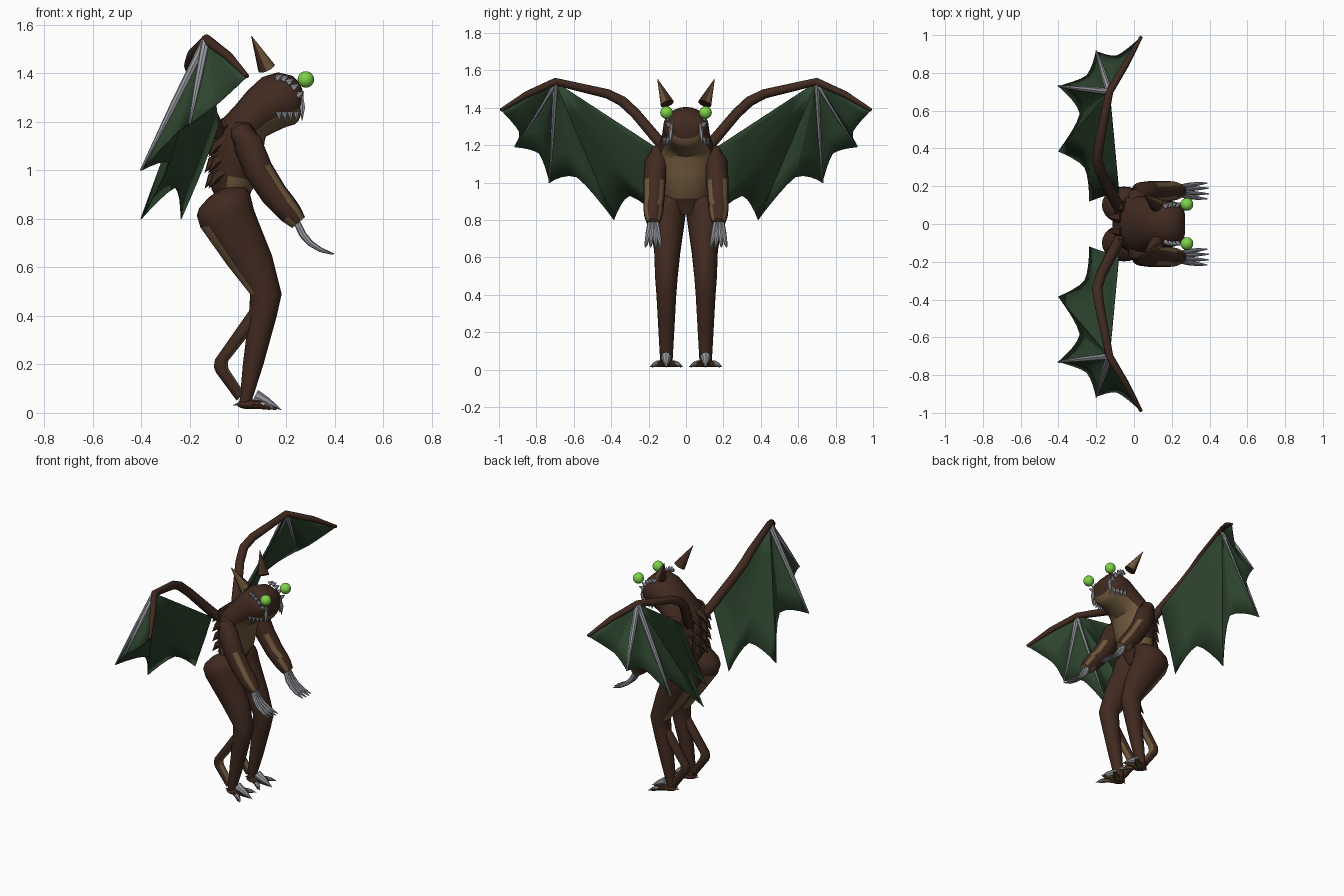
import bpy, bmesh, math
from mathutils import Vector as V

if "Cube" in bpy.data.objects:
    bpy.data.objects.remove(bpy.data.objects["Cube"])


def material(name, rgb):
    m = bpy.data.materials.new(name)
    m.diffuse_color = (*rgb, 1)
    m.use_nodes = True
    m.node_tree.nodes["Principled BSDF"].inputs["Base Color"].default_value = m.diffuse_color
    return m


BROWN = material("brown hide", (0.052, 0.023, 0.014))
TAN = material("tan underside", (0.16, 0.098, 0.045))
GREEN = material("dark green membrane", (0.027, 0.061, 0.028))
GREY = material("grey claw", (0.32, 0.33, 0.36))
LIME = material("lime eye", (0.21, 0.65, 0.065))


def finish(name, bm, mats, mirror=True, solid=0, angle=40, rule=None):
    bm.normal_update()
    if not solid:
        bmesh.ops.recalc_face_normals(bm, faces=bm.faces)
    if rule:
        for f in bm.faces:
            f.material_index = int(rule(f.normal, f.calc_center_median()))
    me = bpy.data.meshes.new(name)
    bm.to_mesh(me)
    bm.free()
    ob = bpy.data.objects.new(name, me)
    bpy.context.collection.objects.link(ob)
    for m in mats:
        me.materials.append(m)
    bpy.ops.object.select_all(action='DESELECT')
    ob.select_set(True)
    bpy.context.view_layer.objects.active = ob
    bpy.ops.object.shade_smooth_by_angle(angle=math.radians(angle))
    if solid:
        s = ob.modifiers.new("thickness", 'SOLIDIFY')
        s.thickness, s.offset = solid, 0
    if mirror:
        ob.modifiers.new("mirror", 'MIRROR').use_axis = (False, True, False)
    return ob


def skin(bm, rings, rule=None):
    """Bridge rings of points; rule(cos, ring index) gives the material index."""
    rows = [[bm.verts.new(p) for p in r] for r in rings]
    n = len(rows[0])
    for i, (a, b) in enumerate(zip(rows, rows[1:])):
        for j in range(n):
            k = (j + 1) % n
            f = bm.faces.new((a[j], a[k], b[k], b[j]))
            if rule:
                f.material_index = rule(math.cos((j + .5) * math.tau / n), i)
    bm.faces.new(rows[0][::-1])
    bm.faces.new(rows[-1])


def body(name, sections, rule, mirror=True, n=24):
    """Loft of ellipses: (back x, back z, front x, front z, centre y, half width)."""
    bm, rings = bmesh.new(), []
    for xb, zb, xf, zf, y, w in sections:
        b, f = V((xb, y, zb)), V((xf, y, zf))
        c, h = (b + f) / 2, (f - b) / 2
        rings.append([c + h * math.cos(t) + V((0, w * math.sin(t), 0))
                      for t in (j * math.tau / n for j in range(n))])
    skin(bm, rings, rule)
    return finish(name, bm, [BROWN, TAN], mirror)


def add_tube(bm, pts, radii, n=10):
    pts, rings = [V(p) for p in pts], []
    for i, p in enumerate(pts):
        d = (pts[min(i + 1, len(pts) - 1)] - pts[max(i - 1, 0)]).normalized()
        u = d.cross(V((0.3, 0.1, 1)) if abs(d.z) < .8 else V((1, 0, 0))).normalized()
        w = d.cross(u)
        rings.append([p + radii[i] * (u * math.cos(t) + w * math.sin(t))
                      for t in (j * math.tau / n for j in range(n))])
    skin(bm, rings)


def tubes(name, mats, items, n=10, rule=None):
    bm = bmesh.new()
    for pts, radii in items:
        add_tube(bm, pts, radii, n)
    return finish(name, bm, mats, rule=rule)


def ball(name, mat, c, scale):
    bm = bmesh.new()
    bmesh.ops.create_uvsphere(bm, u_segments=20, v_segments=12, radius=1)
    for v in bm.verts:
        v.co = V(c) + V(a * b for a, b in zip(v.co, scale))
    return finish(name, bm, [mat])


# torso, neck and head in one loft, with a tan belly, waist and throat
def torso_rule(c, i):
    if i == 1:
        return int(c > -.3)
    return int(1 < i < 10 and c > (.5 if i < 5 else .45 if i < 8 else .6))


body("torso_and_head", [
    (-.07, .84, .03, .83, 0, .07), (-.11, .925, .055, .915, 0, .115),
    (-.115, .99, .085, .955, 0, .13), (-.11, 1.1, .10, 1.05, 0, .15),
    (-.075, 1.2, .11, 1.12, 0, .155), (-.01, 1.27, .115, 1.14, 0, .145),
    (.04, 1.33, .145, 1.155, 0, .13), (.10, 1.385, .20, 1.18, 0, .124),
    (.165, 1.405, .235, 1.19, 0, .122), (.225, 1.39, .25, 1.205, 0, .112),
    (.255, 1.36, .262, 1.235, 0, .095), (.27, 1.32, .268, 1.26, 0, .055)],
    torso_rule, mirror=False)

# legs with tan backs of the thighs
body("leg", [
    (-.06, .93, .03, .93, .07, .05), (-.12, .89, .05, .9, .09, .085),
    (-.16, .845, .058, .87, .098, .097), (-.17, .815, .065, .84, .1, .098),
    (-.155, .765, .08, .8, .1, .092), (-.045, .61, .14, .65, .1, .07),
    (.05, .49, .18, .49, .105, .06), (.045, .4, .16, .4, .105, .053),
    (.02, .2, .105, .2, .105, .042), (.008, .06, .06, .06, .105, .034),
    (.0, .03, .06, .025, .105, .03)],
    lambda c, i: int(c < -.78 and 3 < i < 6))

# hock strut bending behind each shin, tan on its inner bend
body("hock", [
    (.045, .42, .075, .36, .105, .028), (-.095, .22, -.04, .215, .105, .03),
    (-.1, .19, -.042, .19, .105, .03), (-.09, .165, -.035, .175, .105, .03),
    (-.005, .05, .025, .085, .105, .024)],
    lambda c, i: int(c > .6), n=16)


# arms, with narrow tan strips beside the front and tan wrists
def arm_rule(n, c):
    front = n.x * .83 + n.z * .55
    return .79 < c.z < 1.03 and .45 < front < .83 or c.z < .79


tubes("arm", [BROWN, TAN], [([(-.005, .11, 1.175), (.015, .14, 1.16), (.04, .162, 1.11), (.085, .168, 1.0),
                              (.15, .172, .9), (.19, .174, .855), (.22, .175, .82), (.25, .175, .785)],
                             [.03, .05, .06, .06, .056, .053, .048, .035])], 24, arm_rule)

# four curved fingers on each hand
tubes("hand_claws", [GREY], [
    ([(.243, .175 + s * .4, .785), (.267, .175 + s * .6, .735), (.298, .175 + s * .75, .7),
      (.34, .175 + s * .9, .673), (.4 - abs(s) * .3, .175 + s, .655)],
     [.014, .015, .013, .01, .003]) for s in (-.042, -.015, .015, .042)], 8)

# feet: toes, claws and rear spurs
ball("foot", BROWN, (.05, .105, .035), (.055, .042, .02))
tubes("toes", [BROWN, TAN], [
    ([(.04, .105, .035), (.1, .105 + s * .65, .032), (.16 - abs(s) * .4, .105 + s * 1.1, .02)],
     [.02, .017, .008]) for s in (-.07, 0, .07)], 8, lambda n, c: n.z < -.3)
tubes("toe_claws", [GREY],
      [([(.07, .105, .07), (.12, .105, .045), (.18, .105, .012)], [.028, .019, .001])]
      + [([(.1, .105 + s * .75, .036), (.125, .105 + s, .028), (.15, .105 + s * 1.35, .016)],
          [.013, .011, .001]) for s in (-.065, .065)]
      + [([(.02, .105, .04), (-.02, .105, .032)], [.012, .001])], 8)

# eyes, horns, brow spikes and teeth
ball("eye", LIME, (.28, .104, 1.375), (.034, .034, .034))
tubes("horn", [BROWN, TAN], [([(.118, .1, 1.422), (.055, .153, 1.555)], [.037, .001])], 12,
      lambda n, c: n.y > .2 and n.x > .1)
tubes("brow_spikes", [GREY], [
    ([(.165 + .085 * t, .092 + .01 * math.sin(3 * t), 1.38 - .07 * t * t),
      (.185 + .085 * t, .112, 1.395 - .07 * t * t)], [.016, .003])
    for t in (i / 4 for i in range(5))], 6)
tubes("teeth", [GREY],
      [([(.168 + .024 * i, .113 - .006 * i, 1.24), (.171 + .024 * i, .119 - .006 * i, 1.205)],
        [.013, .002]) for i in range(4)]
      + [([(.262, .075, 1.315), (.266, .082, 1.26), (.264, .085, 1.205)], [.006, .012, .002])], 6)

# rows of broad spines down the back
tubes("back_spines", [BROWN], [
    ([(-.075 + dx, y, z + .025), (-.12 + dx, y, z), (-.15 + dx, y * 1.1, z - .045)], [.034, .021, .001])
    for y, dx in ((.035, .012), (.09, .028))
    for z in (.97, 1.035, 1.1, 1.165)], 6)

# wing arm bone
wrist = V((-.13, .7, 1.54))
tips = [V(p) for p in ((.038, .99, 1.388), (-.2, .915, 1.19), (-.4, .73, 1.0),
                       (-.4, .385, .8), (-.235, .12, .8), (-.08, .165, 1.19))]
notches = [V(p) for p in ((-.09, .89, 1.27), (-.25, .785, 1.155), (-.285, .585, 1.03),
                          (-.26, .3, .93), (-.15, .15, 1.0))]
tubes("wing_arm", [BROWN], [([(-.075, .08, 1.15), (-.105, .135, 1.21), (-.175, .27, 1.37),
                              (-.195, .34, 1.435), (-.185, .42, 1.475), wrist,
                              (-.04, .85, 1.472), tips[0]],
                             [.03, .03, .028, .028, .026, .021, .018, .009])], 12)

# grey finger bones
tubes("wing_fingers", [GREY], [([wrist, wrist.lerp(t, .5), t], [.019, .015, .005]) for t in tips[1:3]], 8)

# scalloped membrane fanning out from the wing wrist
bm = bmesh.new()
SEG, ROWS = 8, 4
for a, b, notch in zip(tips, tips[1:], notches):
    grid = []
    for i in range(SEG + 1):
        u = i / SEG
        edge = a.lerp(b, u) + (notch - (a + b) / 2) * (1 - abs(2 * u - 1) ** 1.4)
        grid.append([bm.verts.new(wrist.lerp(edge, r / ROWS)) for r in range(ROWS + 1)])
    for p, q in zip(grid, grid[1:]):
        for r in range(ROWS):
            bm.faces.new((p[r], p[r + 1], q[r + 1], q[r]))
bmesh.ops.remove_doubles(bm, verts=bm.verts, dist=1e-4)
finish("wing_membrane", bm, [GREEN], solid=.005, angle=20)
